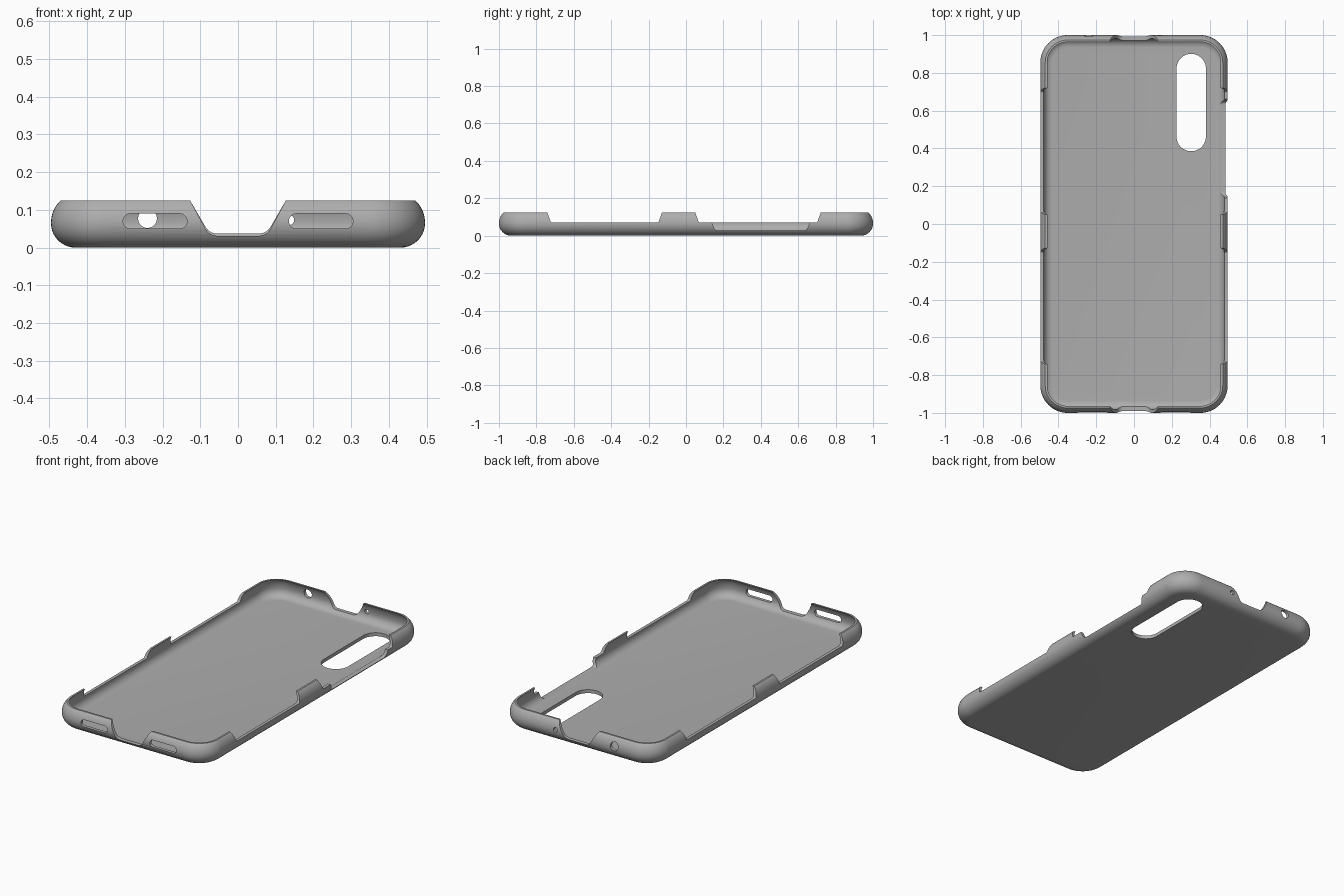
import bpy, bmesh, math
from mathutils import Vector

cube = bpy.data.objects.get("Cube")
if cube:
    bpy.data.objects.remove(cube)

HALF_X, HALF_Y, CORNER = 0.496, 1.0, 0.145
TOP, MID, BEND = 0.125, 0.065, 0.065

grey = bpy.data.materials.new("case_grey")
grey.use_nodes = True
colour = (0.42, 0.42, 0.42, 1)
grey.diffuse_color = colour
grey.node_tree.nodes["Principled BSDF"].inputs["Base Color"].default_value = colour


def make_object(name, bm):
    bmesh.ops.recalc_face_normals(bm, faces=bm.faces[:])
    mesh = bpy.data.meshes.new(name)
    bm.to_mesh(mesh)
    bm.free()
    obj = bpy.data.objects.new(name, mesh)
    bpy.context.collection.objects.link(obj)
    return obj


def rounded_ring(inset, steps=14):
    """Rounded rectangle outline, moved inwards by inset."""
    r = CORNER - inset
    cx, cy = HALF_X - CORNER, HALF_Y - CORNER
    pts = []
    for q, (sx, sy) in enumerate([(1, 1), (-1, 1), (-1, -1), (1, -1)]):
        for i in range(steps + 1):
            a = (q + i / steps) * math.pi / 2
            pts.append((sx * cx + r * math.cos(a), sy * cy + r * math.sin(a)))
    return pts


def wall_curve(radius, low, steps=10):
    """Wall section from the floor, round the bulge and in to the lip."""
    pts = []
    for i in range(steps + 1):
        a = -math.pi / 2 * (1 - i / steps)
        pts.append((BEND - radius * math.cos(a), MID + low * math.sin(a)))
    end = math.asin((TOP - MID) / 0.075)
    for i in range(1, steps + 1):
        a = end * i / steps
        pts.append((BEND - radius * math.cos(a), MID + 0.075 * math.sin(a)))
    return pts


def prism(name, pts, axis, lo, hi):
    """Extrude a 2D outline along x, y or z."""
    def place(p, d):
        return {"x": (d, *p), "y": (p[0], d, p[1]), "z": (*p, d)}[axis]
    bm = bmesh.new()
    base = bm.faces.new([bm.verts.new(place(p, lo)) for p in pts])
    new = bmesh.ops.extrude_face_region(bm, geom=[base])["geom"]
    verts = [g for g in new if isinstance(g, bmesh.types.BMVert)]
    shift = Vector(place((0, 0), hi - lo))
    bmesh.ops.translate(bm, verts=verts, vec=shift)
    return make_object(name, bm)


def capsule(cu, cv, half_u, half_v, steps=16):
    """Slot outline; a circle when both halves are equal."""
    r = min(half_u, half_v)
    du, dv = half_u - r, half_v - r
    pts = []
    for i in range(steps * 2):
        a = math.pi * (i + 0.5) / steps
        c, s = math.cos(a), math.sin(a)
        pts.append((cu + math.copysign(du, c) + r * c, cv + math.copysign(dv, s) + r * s))
    return pts


def notch(centre, half_top, half_low, z_top, z_low, r):
    """Sloping notch with rounded lower corners, open at the top."""
    side = Vector((half_top - half_low, z_top - z_low)).normalized()
    corner = Vector((half_low, z_low))
    a, b = corner + side * r, corner - Vector((r, 0))
    right = [(half_top, 0.2), (half_top, z_top)]
    for i in range(7):
        t = i / 6
        p = a * (1 - t) ** 2 + corner * (2 * t * (1 - t)) + b * t * t
        right.append((p.x, p.y))
    left = [(-u, v) for u, v in reversed(right)]
    return [(centre + u, v) for u, v in right + left]


# Shell: outer skin up to the lip, then the inner skin back down
section = wall_curve(BEND, MID) + wall_curve(0.047, 0.045)[::-1]
bm = bmesh.new()
rings = [[bm.verts.new((x, y, z)) for x, y in rounded_ring(inset)] for inset, z in section]
count = len(rings[0])
for a, b in zip(rings, rings[1:]):
    for i in range(count):
        j = (i + 1) % count
        bm.faces.new((a[i], a[j], b[j], b[i]))
bm.faces.new(rings[0])
bm.faces.new(rings[-1])
case = make_object("phone_case", bm)
case.data.materials.append(grey)

# Openings
cutters = [
    prism("camera_cutter", capsule(0.303, 0.643, 0.078, 0.258), "z", -0.1, 0.3),
    prism("front_notch_cutter", notch(0, 0.127, 0.076, TOP, 0.031, 0.022), "y", -1.2, -0.8),
    prism("back_notch_cutter", notch(0, 0.127, 0.076, TOP, 0.037, 0.022), "y", 0.8, 1.2),
    prism("button_cutter", notch(0.4, 0.262, 0.245, 0.072, 0.028, 0.015), "x", 0.42, 0.7),
    prism("large_hole_cutter", capsule(-0.24, 0.077, 0.025, 0.025), "y", 0.8, 1.2),
    prism("small_hole_cutter", capsule(0.136, 0.073, 0.013, 0.013), "y", 0.8, 1.2),
]
for s in (-1, 1):
    cutters.append(prism("speaker_cutter", capsule(s * 0.22, 0.07, 0.085, 0.02), "y", -1.2, -0.8))
for centre, half in ((-0.435, 0.287), (0.385, 0.316)):
    outline = notch(centre, half + 0.02, half, TOP, 0.07, 0.008)
    cutters.append(prism("side_cutter", outline, "x", -0.7, 0.7))

bpy.ops.object.select_all(action="DESELECT")
bpy.context.view_layer.objects.active = case
case.select_set(True)
for cutter in cutters:
    mod = case.modifiers.new("opening", "BOOLEAN")
    mod.operation = "DIFFERENCE"
    mod.solver = "EXACT"
    mod.object = cutter
    bpy.ops.object.modifier_apply(modifier=mod.name)
    bpy.data.objects.remove(cutter)

bpy.ops.object.shade_smooth_by_angle(angle=math.radians(30))
